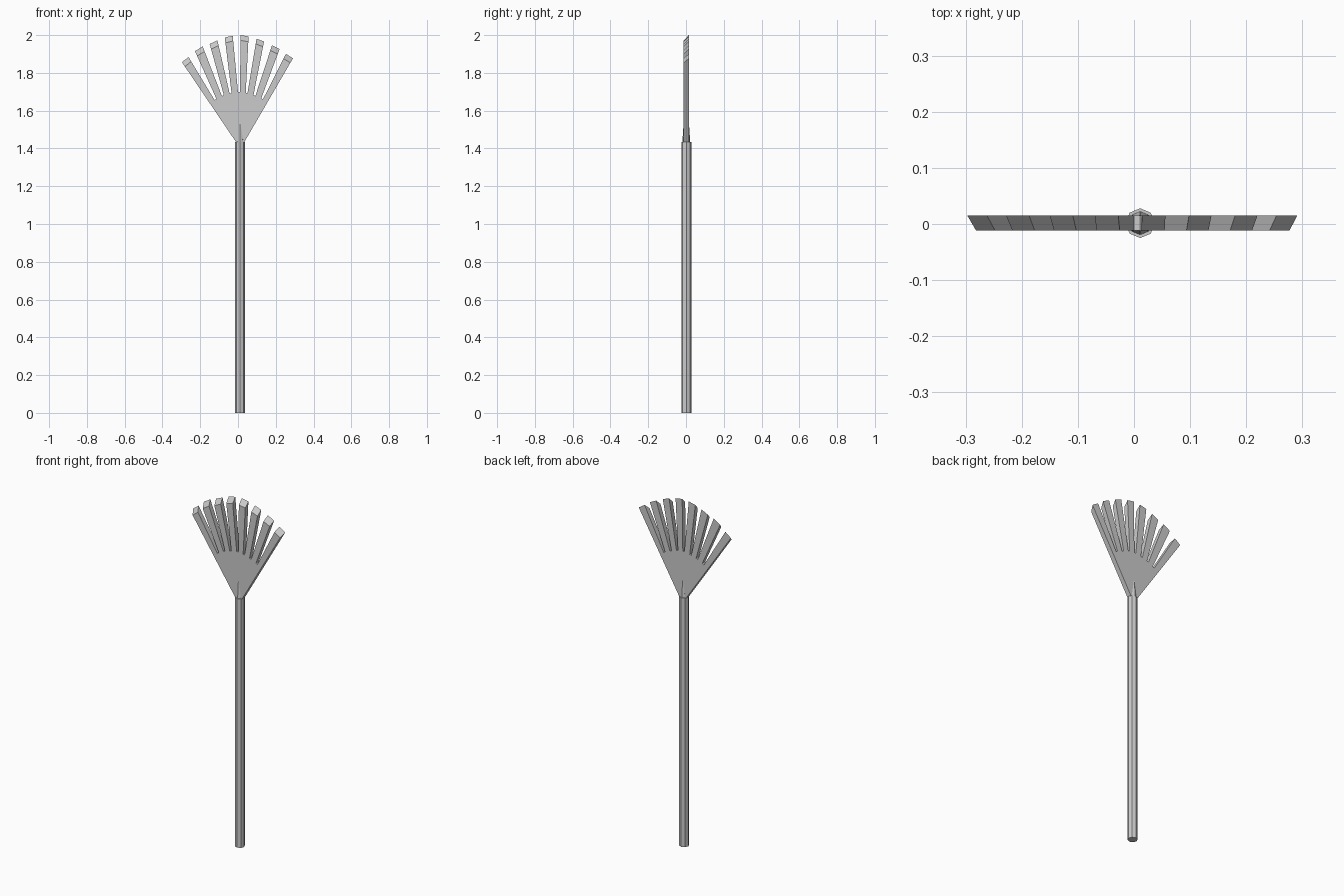
import bpy, bmesh
from mathutils import Vector

if "Cube" in bpy.data.objects:
    bpy.data.objects.remove(bpy.data.objects["Cube"])

CX, CY = 0.011, 0.0015      # handle axis
FRONT, BACK = -0.012, 0.015  # rake head thickness
CUT = 0.028                 # slope length of the bevelled tips


def finish(bm, name):
    bmesh.ops.recalc_face_normals(bm, faces=bm.faces)
    me = bpy.data.meshes.new(name)
    bm.to_mesh(me)
    bm.free()
    ob = bpy.data.objects.new(name, me)
    bpy.context.collection.objects.link(ob)
    return ob


def rod(name, r1, r2, z1, z2):
    bpy.ops.mesh.primitive_cone_add(vertices=8, radius1=r1, radius2=r2,
                                    depth=z2 - z1, location=(CX, CY, (z1 + z2) / 2))
    bpy.context.object.name = name


# Octagonal handle and the tapered socket above it
rod("handle", 0.0265, 0.0265, 0.0, 1.435)
rod("socket", 0.021, 0.0145, 1.43, 1.53)

# Tine tips (left corner, right corner), left to right
tips = [((-0.297, 1.857), (-0.262, 1.884)), ((-0.228, 1.915), (-0.187, 1.940)),
        ((-0.150, 1.953), (-0.109, 1.972)), ((-0.070, 1.987), (-0.028, 1.997)),
        ((0.014, 2.000), (0.056, 1.993)), ((0.098, 1.981), (0.138, 1.966)),
        ((0.180, 1.946), (0.220, 1.926)), ((0.254, 1.901), (0.291, 1.877))]
# Narrow bottoms of the slots between tines
slots = [((-0.124, 1.656), (-0.114, 1.662)), ((-0.085, 1.677), (-0.075, 1.682)),
         ((-0.044, 1.690), (-0.034, 1.693)), ((0.000, 1.699), (0.010, 1.699)),
         ((0.041, 1.695), (0.050, 1.692)), ((0.082, 1.682), (0.092, 1.678)),
         ((0.123, 1.665), (0.132, 1.660))]
base = [(-0.010, 1.433), (0.033, 1.433)]


def toward(p, q):
    p, q = Vector(p), Vector(q)
    return tuple(p + (q - p).normalized() * CUT)


# Fan outline: back runs to full length, front is shortened along each tine edge
back, front = [base[0]], [base[0]]
for i, (a, b) in enumerate(tips):
    root_a = slots[i - 1][1] if i else base[0]
    root_b = slots[i][0] if i < len(slots) else base[1]
    back += [a, b]
    front += [toward(a, root_a), toward(b, root_b)]
    if i < len(slots):
        back += slots[i]
        front += slots[i]
back.append(base[1])
front.append(base[1])

# Rake head
bm = bmesh.new()
fv = [bm.verts.new((x, FRONT, z)) for x, z in front]
bv = [bm.verts.new((x, BACK, z)) for x, z in back]
n = len(fv)
caps = [bm.faces.new(fv), bm.faces.new(bv[::-1])]
for i in range(n):
    j = (i + 1) % n
    bm.faces.new((fv[i], bv[i], bv[j], fv[j]))
bmesh.ops.recalc_face_normals(bm, faces=bm.faces)
bmesh.ops.triangulate(bm, faces=caps)
finish(bm, "rake_head")
